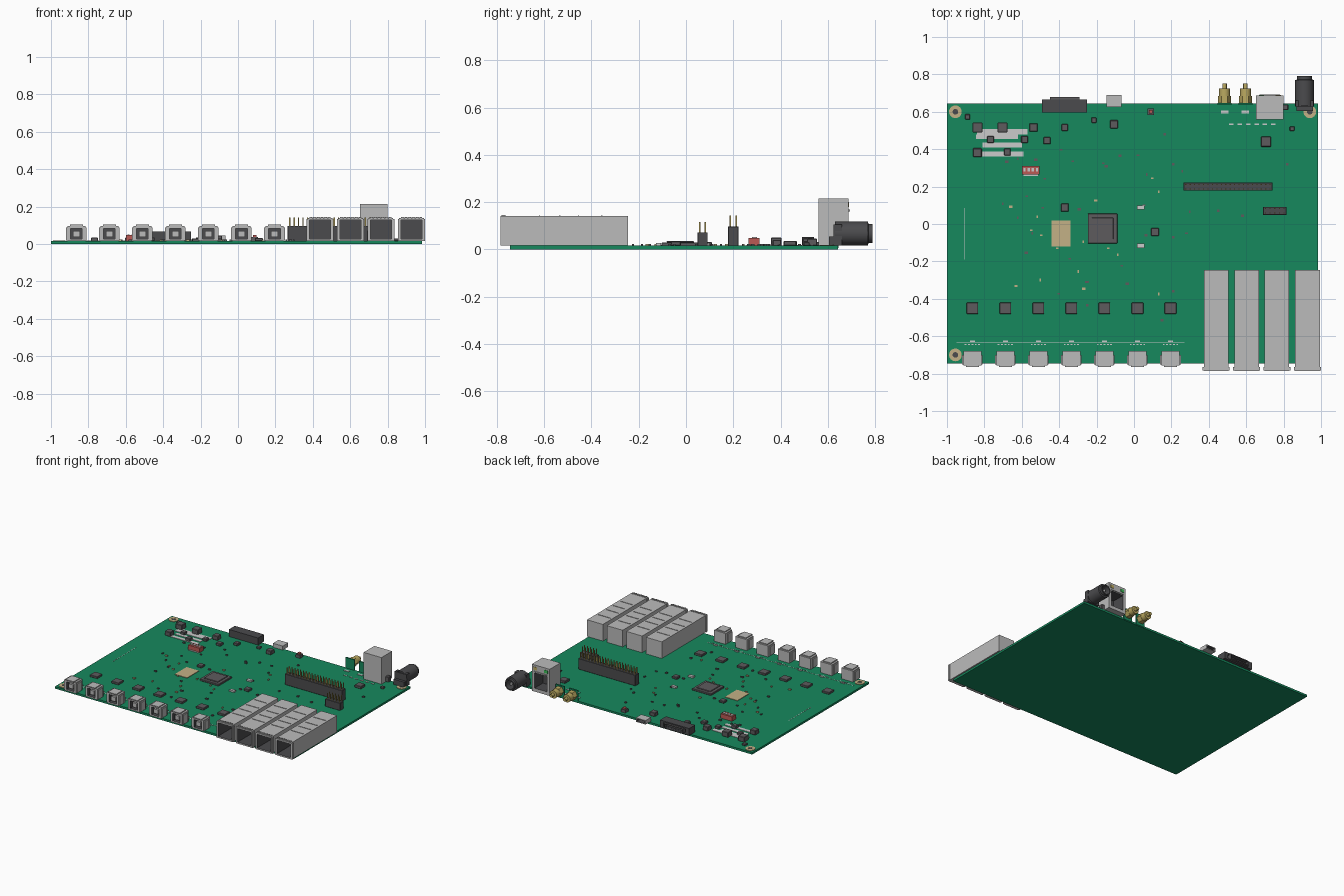
import bpy, bmesh, math, random
from mathutils import Matrix, Vector

random.seed(4)
T = 0.015  # top of the board


def mat(name, r, g, b):
    m = bpy.data.materials.new(name)
    m.diffuse_color = (r, g, b, 1)
    return m


GREEN = mat("board_green", 0.008, 0.25, 0.11)
DARK = mat("dark_plastic", 0.07, 0.07, 0.075)
CHIP = mat("chip_grey", 0.11, 0.105, 0.11)
GOLD = mat("gold", 0.5, 0.4, 0.12)
TAN = mat("tan", 0.55, 0.44, 0.24)
RED = mat("red", 0.5, 0.1, 0.09)
LED_G = mat("led_green", 0.05, 0.5, 0.1)
METAL = mat("metal", 0.5, 0.5, 0.5)
WHITE = mat("white", 0.75, 0.77, 0.74)


def finish(bm, name, *mats):
    me = bpy.data.meshes.new(name)
    bm.to_mesh(me)
    bm.free()
    for m in mats:
        me.materials.append(m)
    ob = bpy.data.objects.new(name, me)
    bpy.context.collection.objects.link(ob)
    return ob


def add_box(bm, x0, x1, y0, y1, z0, z1):
    m = Matrix.Translation(((x0 + x1) / 2, (y0 + y1) / 2, (z0 + z1) / 2)) @ \
        Matrix.Diagonal((x1 - x0, y1 - y0, z1 - z0, 1))
    return bmesh.ops.create_cube(bm, size=1, matrix=m)


def boxes(name, items, m, bevel=0):
    bm = bmesh.new()
    for it in items:
        add_box(bm, *it)
    if bevel:
        bmesh.ops.bevel(bm, geom=bm.edges[:], offset=bevel, segments=1, affect='EDGES')
    return finish(bm, name, m)


def on_board(cx, cy, sx, sy, h, z=T):
    return (cx - sx / 2, cx + sx / 2, cy - sy / 2, cy + sy / 2, z, z + h)


def socket(name, box, opening, depth, f, shell=METAL):
    """Box with a rectangular dark recess on its -y (f=-1) or +y (f=1) face."""
    bm = bmesh.new()
    add_box(bm, *box)
    bm.normal_update()
    face = max(bm.faces, key=lambda q: q.calc_center_median().y * f)
    ox0, ox1, oz0, oz1 = opening
    cx, cz = (box[0] + box[1]) / 2, (box[4] + box[5]) / 2
    y = box[3] if f > 0 else box[2]
    for step in range(2):
        walls = bmesh.ops.inset_region(bm, faces=[face], thickness=0.003)["faces"]
        for v in face.verts:
            v.co = Vector((ox0 if v.co.x < cx else ox1, y - f * depth * step,
                           oz0 if v.co.z < cz else oz1))
    for q in walls + [face]:
        q.material_index = 1
    return finish(bm, name, shell, DARK)


def lathe(name, profile, loc, m, n=32, axis='y'):
    """Turn (radius, distance) points about the y or z axis."""
    bm = bmesh.new()
    ax = Vector((0, 1, 0)) if axis == 'y' else Vector((0, 0, 1))
    vs = [bm.verts.new(Vector((r, 0, 0)) + ax * d) for r, d in profile]
    es = [bm.edges.new(p) for p in zip(vs, vs[1:])]
    bmesh.ops.spin(bm, geom=vs + es, cent=(0, 0, 0), axis=ax, angle=2 * math.pi, steps=n, use_merge=True)
    bmesh.ops.remove_doubles(bm, verts=bm.verts[:], dist=1e-5)
    bmesh.ops.recalc_face_normals(bm, faces=bm.faces[:])
    ob = finish(bm, name, m)
    ob.location = loc
    if n > 8:
        bpy.ops.object.select_all(action='DESELECT')
        ob.select_set(True)
        bpy.context.view_layer.objects.active = ob
        bpy.ops.object.shade_smooth_by_angle()
    return ob


# Board and mounting rings
boxes("circuit_board", [(-1, 0.983, -0.745, 0.643, 0, T)], GREEN)
for x, y in ((-0.955, 0.6), (-0.955, -0.7), (0.94, 0.6)):
    lathe("mounting_ring", [(0.015, 0), (0.015, 0.004), (0.034, 0.004), (0.034, 0)], (x, y, T), TAN, 32, 'z')
    lathe("mounting_hole", [(0, 0.001), (0.015, 0.001)], (x, y, T), DARK, 24, 'z')

# Four long metal port cages at the front right
for cx in (0.439, 0.602, 0.764, 0.928):
    socket("port_cage", (cx - 0.066, cx + 0.066, -0.785, -0.245, T, 0.14),
           (cx - 0.056, cx + 0.056, 0.026, 0.128), 0.46, -1)
    ribs = [(cx - 0.05, cx + 0.05, y - 0.003, y + 0.003, 0.139, 0.143) for y in (-0.62, -0.535, -0.455, -0.357)]
    fl = [(cx - 0.072, cx - 0.065, -0.782, -0.765, T, 0.135), (cx + 0.065, cx + 0.072, -0.782, -0.765, T, 0.135)]
    fingers = [on_board(cx - 0.05 + i * 0.02, -0.772, 0.012, 0.016, 0.006, 0.139) for i in range(6)]
    boxes("cage_ribs_and_springs", ribs + fl + fingers, METAL)

# Seven square serial sockets with their driver chips
for i in range(7):
    cx = -0.864 + i * 0.1765
    socket("square_socket", (cx - 0.048, cx + 0.048, -0.757, -0.68, T, 0.097),
           (cx - 0.031, cx + 0.031, 0.026, 0.083), 0.06, -1)
    boxes("socket_tongue", [(cx - 0.018, cx + 0.018, -0.75, -0.69, 0.038, 0.07)], METAL)
    boxes("socket_springs", [(cx - 0.034, cx + 0.034, -0.765, -0.69, 0.096, 0.104),
                             (cx - 0.055, cx - 0.047, -0.75, -0.70, 0.02, 0.088),
                             (cx + 0.047, cx + 0.055, -0.75, -0.70, 0.02, 0.088)], METAL)
    boxes("driver_chip", [on_board(cx, -0.45, 0.062, 0.06, 0.016)], CHIP, 0.002)
    boxes("socket_pads", [on_board(cx, -0.627, 0.028, 0.01, 0.006)] +
          [on_board(cx - 0.036 + k * 0.018, -0.645, 0.01, 0.005, 0.002) for k in range(5)], WHITE)

# Processor with raised lid, and tan memory plate
boxes("processor", [on_board(-0.168, -0.024, 0.158, 0.158, 0.014)], CHIP, 0.002)
boxes("processor_lid", [on_board(-0.168, -0.024, 0.115, 0.115, 0.007, 0.028)], CHIP, 0.002)
boxes("tan_plate", [on_board(-0.39, -0.05, 0.103, 0.14, 0.004)], TAN)

# Pin headers
for name, x0, x1, cy, w, top, tip, n in (("long_header", 0.265, 0.74, 0.2, 0.044, 0.097, 0.142, 20),
                                         ("short_header", 0.69, 0.815, 0.07, 0.044, 0.072, 0.115, 5)):
    boxes(name, [(x0, x1, cy - w / 2, cy + w / 2, T, top)], DARK, 0.002)
    step = (x1 - x0) / n
    boxes(name + "_pins", [(x - 0.003, x + 0.003, y - 0.003, y + 0.003, top - 0.01, tip)
                           for k in range(n) for x in [x0 + (k + 0.5) * step]
                           for y in (cy - 0.012, cy + 0.012)], GOLD)

# Network jack at the back, with two lamps and a front lip
socket("network_jack", (0.652, 0.8, 0.56, 0.687, T, 0.215), (0.674, 0.778, 0.04, 0.155), 0.1, 1)
boxes("jack_lip", [(0.672, 0.78, 0.68, 0.693, 0.16, 0.168)], METAL)
boxes("jack_lamp_yellow", [(0.757, 0.785, 0.68, 0.69, 0.178, 0.2)], GOLD)
boxes("jack_lamp_green", [(0.667, 0.695, 0.68, 0.69, 0.178, 0.2)], LED_G)

# Round power jack
lathe("power_jack_barrel", [(0, 0.63), (0.05, 0.63), (0.05, 0.77), (0.04, 0.772), (0.04, 0.79), (0.032, 0.79),
                            (0.032, 0.69), (0, 0.69)], (0.912, 0, 0.067), DARK)
lathe("power_jack_pin", [(0.01, 0.68), (0.01, 0.775), (0, 0.778)], (0.912, 0, 0.067), METAL, 16)
boxes("power_jack_base", [(0.863, 0.961, 0.625, 0.66, T, 0.105), (0.868, 0.956, 0.605, 0.63, T, 0.055)], DARK)

# Two gold coax connectors on green edge plates
for cx in (0.484, 0.596):
    lathe("coax_nut", [(0, 0.645), (0.034, 0.645), (0.034, 0.685), (0, 0.685)], (cx, 0, 0.055), GOLD, 6)
    lathe("coax_barrel", [(0.029, 0.685), (0.029, 0.725), (0.012, 0.725), (0.012, 0.752), (0, 0.752)],
          (cx, 0, 0.055), GOLD, 24)
    boxes("coax_plate", [(cx - 0.037, cx + 0.037, 0.636, 0.646, 0.005, 0.094)], GREEN)
    boxes("coax_pad", [on_board(cx, 0.6, 0.04, 0.016, 0.004)], WHITE)

# Wide dark back connector and small back socket
socket("wide_connector", (-0.492, -0.25, 0.595, 0.665, T, 0.068), (-0.46, -0.28, 0.028, 0.056), 0.03, 1, DARK)
socket("wide_connector_shell", (-0.45, -0.292, 0.64, 0.68, 0.022, 0.06), (-0.445, -0.297, 0.027, 0.055), 0.03, 1, CHIP)
socket("small_usb_socket", (-0.147, -0.066, 0.625, 0.69, T, 0.045), (-0.138, -0.075, 0.02, 0.04), 0.05, 1)

# Red switch block and indicator button
boxes("switch_block", [on_board(-0.552, 0.288, 0.095, 0.045, 0.033)], RED)
boxes("switch_sliders", [on_board(-0.585 + k * 0.022, 0.29, 0.012, 0.02, 0.006, 0.046) for k in range(4)] +
      [on_board(-0.552, 0.26, 0.08, 0.008, 0.004)], WHITE)
boxes("button_base", [on_board(0.09, 0.6, 0.036, 0.036, 0.022)], CHIP)
boxes("button_cap", [on_board(0.09, 0.6, 0.02, 0.02, 0.012, 0.036)], RED)

# Power section coils and other chips: x, y, size, height
chips = [(-0.837, 0.516, 0.052, 0.038), (-0.703, 0.516, 0.052, 0.038), (-0.537, 0.516, 0.044, 0.032),
         (-0.837, 0.382, 0.046, 0.034), (-0.677, 0.385, 0.036, 0.025), (-0.767, 0.452, 0.036, 0.02),
         (-0.585, 0.452, 0.036, 0.02), (-0.465, 0.446, 0.038, 0.02), (-0.37, 0.516, 0.036, 0.02),
         (-0.214, 0.555, 0.028, 0.015), (-0.107, 0.533, 0.044, 0.03), (0.705, 0.44, 0.054, 0.02),
         (0.845, 0.51, 0.025, 0.015), (0.112, -0.043, 0.042, 0.018), (-0.37, 0.088, 0.042, 0.016),
         (-0.89, 0.573, 0.028, 0.015), (0.81, 0.625, 0.03, 0.04)]
for x, y, s, h in chips:
    boxes("chip", [on_board(x, y, s, s, h)], CHIP, 0.003)
boxes("oscillators", [on_board(0.036, 0.088, 0.04, 0.022, 0.012), on_board(0.036, -0.116, 0.04, 0.022, 0.012)], WHITE)

# White copper areas and printed lines
boxes("white_pads", [(-0.84, -0.57, 0.478, 0.507, T, 0.018), (-0.845, -0.62, 0.455, 0.478, T, 0.018),
                     (-0.81, -0.6, 0.41, 0.436, T, 0.018), (-0.826, -0.59, 0.362, 0.388, T, 0.018)] +
      [on_board(0.52 + k * 0.045, 0.533, 0.024, 0.008, 0.003) for k in range(6)], WHITE)
boxes("printed_lines", [(-0.91, -0.907, -0.19, 0.085, T, 0.016), (-0.95, 0.27, -0.637, -0.634, T, 0.016)], WHITE)

# Tiny scattered passives
dark, pale = [], []
for k in range(46):
    x, y = random.uniform(-0.75, 0.3), random.uniform(-0.38, 0.4)
    if abs(x + 0.168) < 0.1 and abs(y + 0.024) < 0.1:
        continue
    w, d = random.choice([(0.014, 0.008), (0.008, 0.014), (0.018, 0.012)])
    (pale if k % 3 == 0 else dark).append(on_board(x, y, w, d, 0.008))
for x, y in ((0.165, 0.48), (0.21, 0.32), (-0.075, 0.365), (0.45, 0.07), (0.58, 0.045), (0.82, 0.32),
             (0.21, -0.07), (0.21, -0.36), (0.15, -0.515), (-0.25, -0.435)):
    dark.append(on_board(x, y, 0.014, 0.014, 0.008))
boxes("dark_passives", dark, CHIP)
boxes("pale_passives", pale, TAN)
